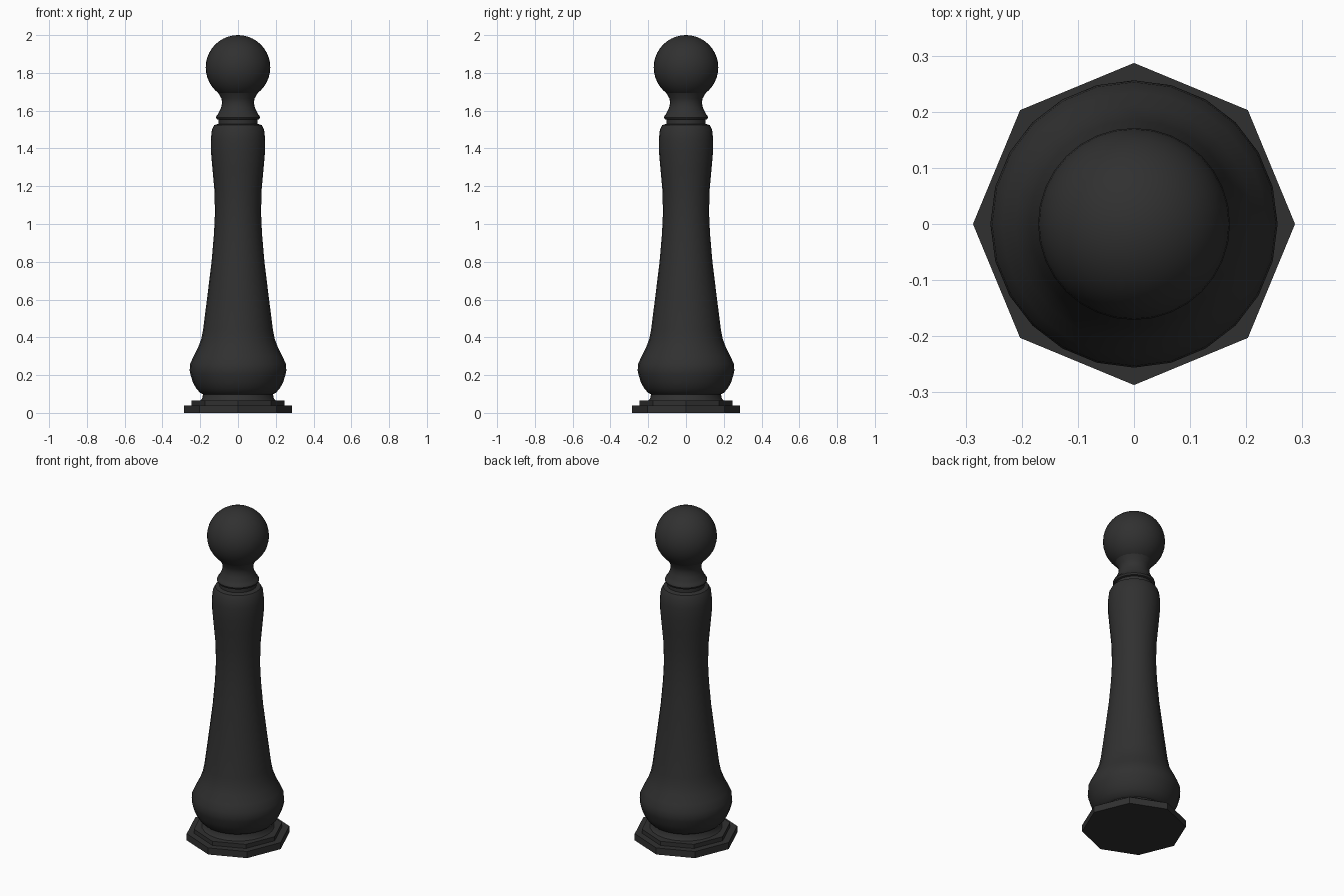
import bpy, bmesh, math

if "Cube" in bpy.data.objects:
    bpy.data.objects.remove(bpy.data.objects["Cube"])

iron = bpy.data.materials.new("black_iron")
iron.diffuse_color = (0.03, 0.03, 0.03, 1)
iron.use_nodes = True
iron.node_tree.nodes["Principled BSDF"].inputs["Base Color"].default_value = iron.diffuse_color


def lathe(name, profile, sides, smooth=True):
    """Spin a list of (radius, z) points round the z axis into a closed solid."""
    bm = bmesh.new()
    rings = []
    for r, z in profile:
        n = 1 if r == 0 else sides
        rings.append([bm.verts.new((r * math.cos(math.tau * i / sides),
                                    r * math.sin(math.tau * i / sides), z))
                      for i in range(n)])
    for a, b in zip(rings, rings[1:]):
        for i in range(sides):
            j = (i + 1) % sides
            quad = [a[i % len(a)], a[j % len(a)], b[j % len(b)], b[i % len(b)]]
            bm.faces.new(list(dict.fromkeys(quad)))
    # close open ends with flat caps
    for ring in (rings[0], rings[-1]):
        if len(ring) > 1:
            bm.faces.new(ring)
    bmesh.ops.recalc_face_normals(bm, faces=bm.faces)
    me = bpy.data.meshes.new(name)
    bm.to_mesh(me)
    bm.free()
    me.materials.append(iron)
    ob = bpy.data.objects.new(name, me)
    bpy.context.collection.objects.link(ob)
    if smooth:
        bpy.context.view_layer.objects.active = ob
        ob.select_set(True)
        bpy.ops.object.shade_smooth_by_angle(angle=math.radians(40))
        ob.select_set(False)
    return ob


# Stepped octagonal foot
lathe("base_plate", [(0.287, 0), (0.287, 0.04)], 8, False)
lathe("base_step", [(0.247, 0.04), (0.247, 0.065)], 8, False)

# Round collar between foot and shaft
lathe("base_collar", [(0.20, 0.065), (0.19, 0.075), (0.185, 0.10)], 24)

# Shaft with swollen bottom, narrow waist and rounded shoulder
lathe("shaft", [(0.178, 0.095), (0.20, 0.106), (0.222, 0.13), (0.24, 0.165),
                (0.252, 0.205), (0.256, 0.225), (0.253, 0.26), (0.235, 0.30),
                (0.212, 0.345), (0.195, 0.39), (0.185, 0.44), (0.162, 0.62),
                (0.140, 0.80), (0.127, 0.95), (0.122, 1.06), (0.125, 1.18),
                (0.135, 1.29), (0.143, 1.38), (0.144, 1.45), (0.138, 1.50),
                (0.126, 1.523), (0.105, 1.53)], 24)

# Neck with a thin bead ring, flaring into the ball
lathe("neck", [(0.103, 1.525), (0.102, 1.552), (0.113, 1.555), (0.117, 1.565),
               (0.113, 1.575), (0.107, 1.58), (0.10, 1.595), (0.090, 1.615),
               (0.084, 1.64), (0.088, 1.665), (0.105, 1.695)], 24)

# Ball finial
ball = [(0.171 * math.sin(math.pi * k / 20), 1.829 - 0.171 * math.cos(math.pi * k / 20))
        for k in range(21)]
ball[0], ball[-1] = (0, 1.658), (0, 2.0)
lathe("ball_finial", ball, 32)
